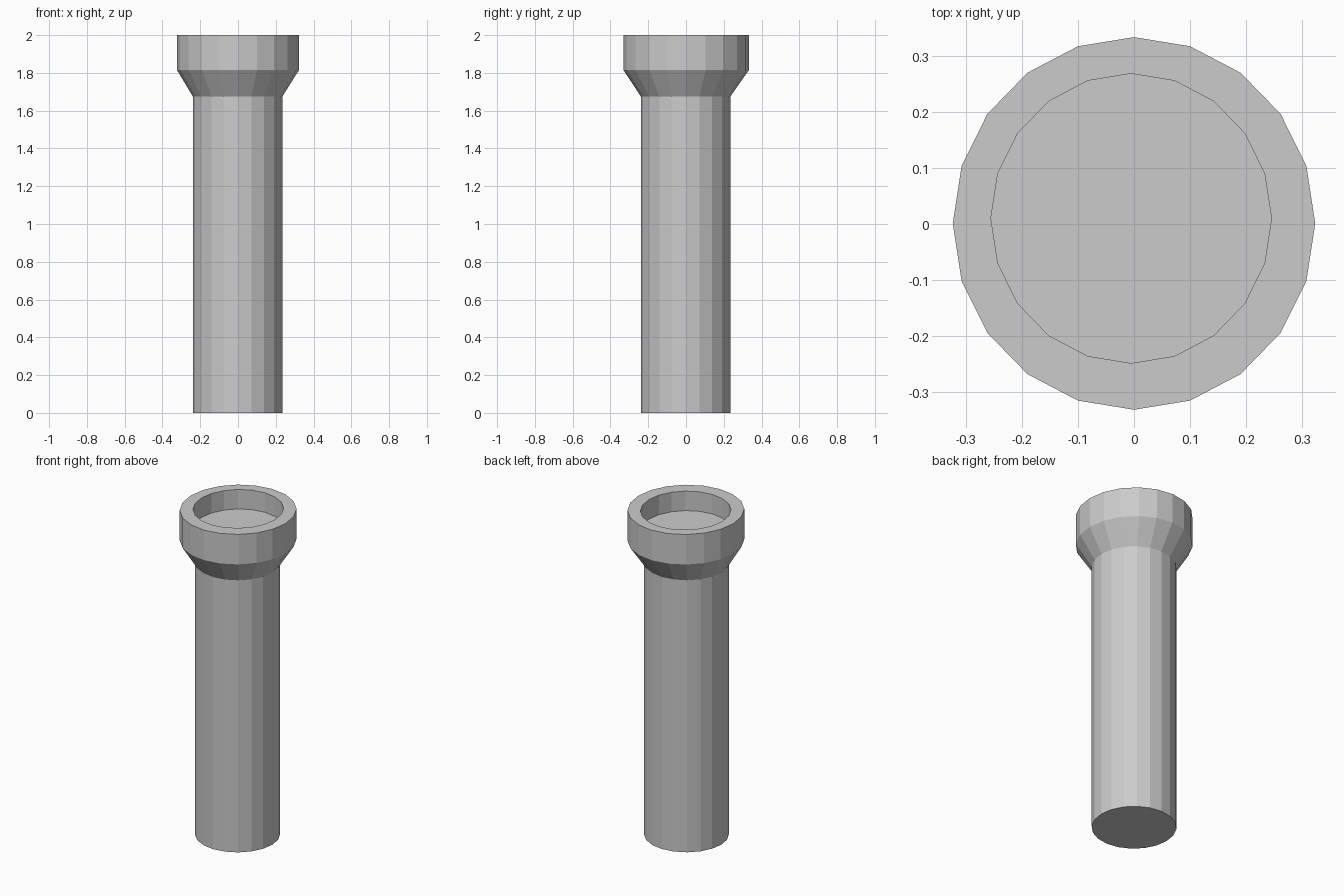
import bpy, bmesh
from math import cos, sin, tau

if "Cube" in bpy.data.objects:
    bpy.data.objects.remove(bpy.data.objects["Cube"])

SIDES = 20


def loft(name, rings, cap_first=False, cap_last=False):
    """Skin elliptical rings given as (z, x radius, y radius, x centre, y centre)."""
    bm = bmesh.new()
    loops = [[bm.verts.new((cx + rx * cos(tau * i / SIDES),
                            cy + ry * sin(tau * i / SIDES), z))
              for i in range(SIDES)] for z, rx, ry, cx, cy in rings]
    for a, b in zip(loops, loops[1:]):
        for i in range(SIDES):
            j = (i + 1) % SIDES
            bm.faces.new((a[i], a[j], b[j], b[i]))
    if cap_first:
        bm.faces.new(loops[0][::-1])
    if cap_last:
        bm.faces.new(loops[-1])
    mesh = bpy.data.meshes.new(name)
    bm.to_mesh(mesh)
    bm.free()
    obj = bpy.data.objects.new(name, mesh)
    bpy.context.collection.objects.link(obj)
    return obj


neck = (1.675, 0.237, 0.237, -0.002, -0.002)
recess = (0.25, 0.258, -0.005, 0.01)

# Handle: straight tube with a closed base
loft("handle", [(0.0,) + neck[1:], neck], cap_first=True)

# Head: flared collar, straight band, flat rim, recess wall and lens floor
loft("head", [neck,
              (1.815, 0.323, 0.332, 0, 0.001),
              (2.0, 0.323, 0.332, 0, 0.001),
              (2.0,) + recess,
              (1.88,) + recess], cap_last=True)
